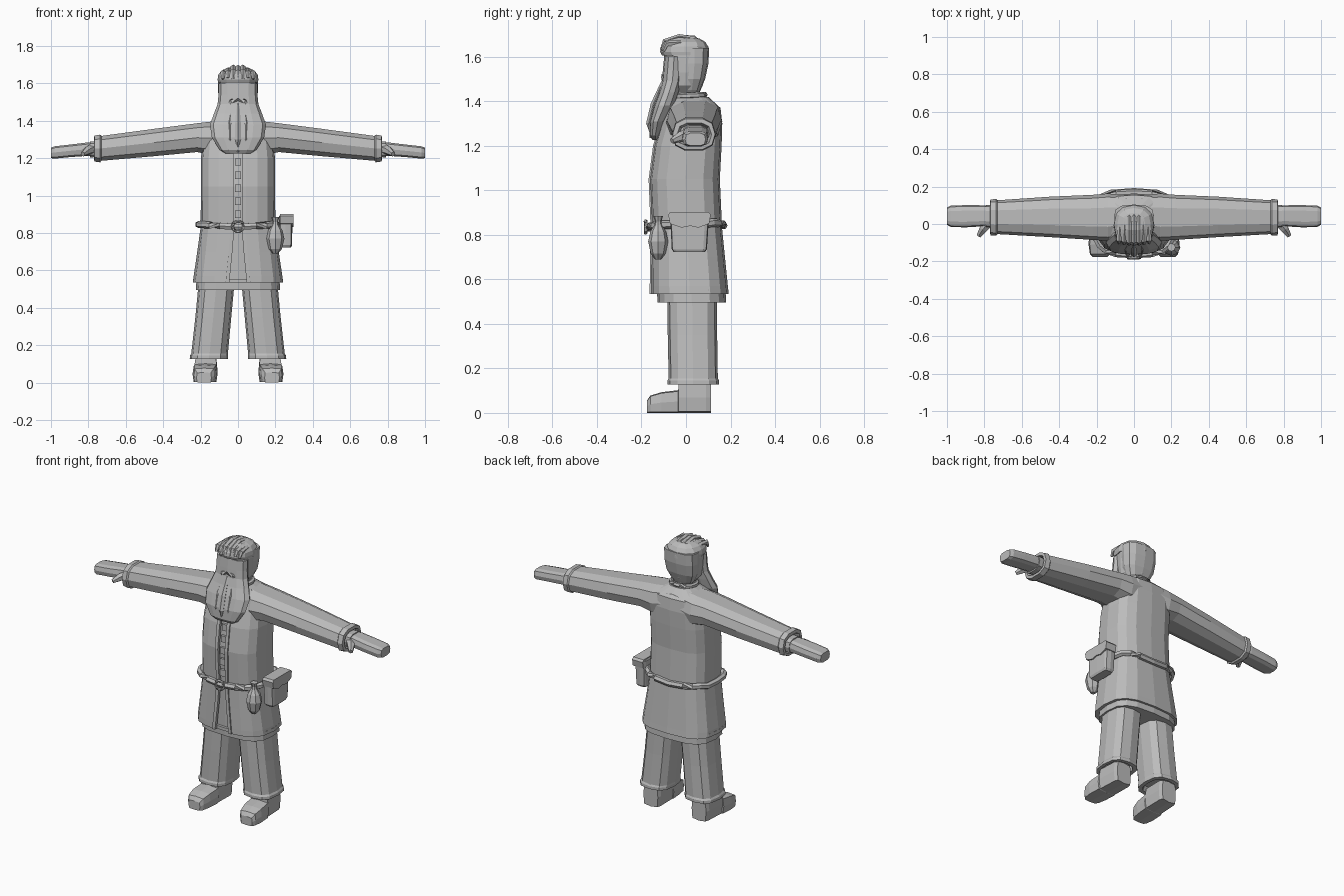
import bpy, bmesh, math
from mathutils import Vector

grey = bpy.data.materials.new("plain_grey")
grey.diffuse_color = (0.5, 0.5, 0.5, 1)


def loft(name, rings, mirror=False, loop=False):
    """Skin a list of equal-sized rings; loop joins the last ring to the first."""
    bm = bmesh.new()
    vs = [[bm.verts.new(p) for p in r] for r in rings]
    n, m = len(rings[0]), len(rings)
    for i in range(m if loop else m - 1):
        a, b = vs[i], vs[(i + 1) % m]
        for j in range(n):
            k = (j + 1) % n
            bm.faces.new((a[j], a[k], b[k], b[j]))
    if not loop:
        bm.faces.new(vs[0])
        bm.faces.new(vs[-1])
    bmesh.ops.recalc_face_normals(bm, faces=bm.faces[:])
    me = bpy.data.meshes.new(name)
    bm.to_mesh(me)
    bm.free()
    me.materials.append(grey)
    ob = bpy.data.objects.new(name, me)
    bpy.context.collection.objects.link(ob)
    if mirror:
        ob.modifiers.new("mirror", 'MIRROR')
    return ob


def oval(a0, a1, b0, b1, n=12, p=2.6, start=0):
    """Superellipse filling the rectangle a0..a1, b0..b1."""
    out = []
    for i in range(n):
        t = 2 * math.pi * (i + start) / n
        c, s = math.cos(t), math.sin(t)
        u = math.copysign(abs(c) ** (2 / p), c)
        v = math.copysign(abs(s) ** (2 / p), s)
        out.append(((a0 + a1) / 2 + u * (a1 - a0) / 2, (b0 + b1) / 2 + v * (b1 - b0) / 2))
    return out


def stack(name, rows, n=12, p=2.6, cx=0.0, mirror=False):
    """Rows of (z, half width, y front, y back)."""
    return loft(name, [[(x, y, z) for x, y in oval(cx - h, cx + h, y0, y1, n, p)]
                       for z, h, y0, y1 in rows], mirror)


def along_x(name, rows, n=12, p=2.6):
    """Mirrored limb, rows of (x, y0, y1, z0, z1)."""
    return loft(name, [[(x, y, z) for y, z in oval(y0, y1, z0, z1, n, p)]
                       for x, y0, y1, z0, z1 in rows], True)


def tube(name, pts, radii, n=6, mirror=False, flat=1.0, loop=False):
    """Tube through points; flat squashes the section sideways."""
    pts = [Vector(p) for p in pts]
    m, rings = len(pts), []
    for i, c in enumerate(pts):
        a = pts[(i - 1) % m] if loop else pts[max(i - 1, 0)]
        b = pts[(i + 1) % m] if loop else pts[min(i + 1, m - 1)]
        q = (b - a).to_track_quat('Z', 'X' if abs((b - a).normalized().x) < .9 else 'Y')
        r = radii[i] if isinstance(radii, (list, tuple)) else radii
        rings.append([c + q @ Vector((r * math.cos(2 * math.pi * k / n),
                                      r * flat * math.sin(2 * math.pi * k / n), 0))
                      for k in range(n)])
    return loft(name, rings, mirror, loop)


def block(name, x0, x1, y0, y1, z0, z1):
    return loft(name, [[(x0, y0, z), (x1, y0, z), (x1, y1, z), (x0, y1, z)] for z in (z0, z1)])


# Inner tunic, showing through the coat opening and below its hem
stack("tunic", [(.495, .226, -.128, .18), (.545, .222, -.13, .178), (.83, .185, -.135, .145),
                (1.05, .18, -.142, .135), (1.2, .18, -.122, .14), (1.37, .14, -.075, .13),
                (1.43, .06, -.03, .08)], 16, 3)

# Outer coat, open at the front: (z, half width, y front, y back, half gap)
COAT = [(.535, .24, -.157, .192, .05), (.57, .237, -.157, .188, .047), (.7, .218, -.155, .175, .034),
        (.83, .2, -.153, .162, .024), (1.05, .198, -.162, .152, .028), (1.2, .198, -.142, .16, .028),
        (1.3, .188, -.112, .163, .028), (1.37, .165, -.09, .155, .025), (1.42, .07, -.045, .1, .02)]


def coat_ring(z, h, y0, y1, g):
    outline = []
    for d in (0, .014):
        pts = oval(-h + d, h - d, y0 + d, y1 - d, 16, 3, 13)[:15]
        side = [(g, y0 + d)] + pts + [(-g, y0 + d)]
        outline += side if d == 0 else side[::-1]
    return [(x, y, z) for x, y in outline]


loft("coat", [coat_ring(*r) for r in COAT])

# Raised trim down both edges of the opening
loft("coat_trim", [[(g - .004, y0 - .006, z), (g + .016, y0 - .006, z),
                    (g + .016, y0 + .012, z), (g - .004, y0 + .012, z)]
                   for z, h, y0, y1, g in COAT[:7]], True)

# Hem band around the coat
stack("hem_band", [(.535, .242, -.157, .194), (.555, .24, -.157, .192)], 16, 3) \
    .scale = (.999, .93, 1)

# Front toggles
for i in range(5):
    z = .9 + i * .07
    y = -.146 + max(0, z - 1.05) * .13
    block("toggle", -.017, .017, y - .008, y + .03, z - .02, z + .02)

# Belt with round buckle
tube("belt", [(x, y, .832 + .014 * min(1, abs(x) / .2) + (.01 if y > .1 else 0))
              for x, y in oval(-.212, .212, -.164, .168, 20, 3)], .019, 6, loop=True)
tube("buckle", [(.03 * math.cos(t * math.pi / 5), -.181, .835 + .028 * math.sin(t * math.pi / 5))
                for t in range(10)], .009, 5, loop=True)

# Hanging flask
stack("flask", [(.69, .014, -.14, -.112), (.715, .035, -.158, -.092), (.77, .048, -.17, -.08),
                (.815, .038, -.16, -.09), (.845, .017, -.142, -.108), (.86, .014, -.139, -.111),
                (.885, .022, -.147, -.103)], 8, 2, .2)

# Side bag and its flap
stack("side_bag", [(.722, .028, -.055, .085), (.735, .034, -.064, .094), (.86, .036, -.07, .102),
                   (.89, .036, -.072, .104), (.9, .028, -.06, .094)], 12, 6, .255)
flap = [(-.08, .89), (-.07, .903), (.1, .903), (.111, .89), (.104, .85), (.055, .832),
        (.02, .84), (-.02, .832), (-.072, .85)]
loft("bag_flap", [[(x, y, z) for y, z in flap] for x in (.225, .298)])

# Sleeves with turned cuffs
along_x("sleeve", [(0, -.05, .15, 1.24, 1.42), (.14, -.09, .163, 1.215, 1.4),
                   (.22, -.085, .156, 1.23, 1.39), (.45, -.07, .146, 1.208, 1.36),
                   (.73, -.054, .127, 1.184, 1.322), (.737, -.063, .134, 1.175, 1.329),
                   (.768, -.06, .131, 1.18, 1.324), (.77, -.04, .115, 1.195, 1.305),
                   (.74, -.03, .105, 1.205, 1.295)], 10)

# Wrists, hands and thumbs
along_x("wrist_band", [(.75, -.018, .1, 1.205, 1.292), (.79, -.02, .102, 1.203, 1.292)], 10, 3)
along_x("hand", [(.74, -.005, .09, 1.212, 1.285), (.8, -.012, .1, 1.212, 1.286),
                 (.9, -.018, .101, 1.205, 1.274), (.98, -.016, .098, 1.197, 1.265),
                 (1, -.004, .088, 1.2, 1.257)], 10, 3.4)
tube("thumb", [(.775, .01, 1.25), (.805, -.025, 1.24), (.83, -.063, 1.222)],
     [.028, .024, .013], 6, True)

# Trouser legs, leaning outward
loft("trouser_leg", [[(x, y, z) for x, y in oval(c - h, c + h, y0, y1, 12, 2.8)]
                     for z, c, h, y0, y1 in
                     [(.56, .112, .096, -.085, .14), (.35, .132, .096, -.082, .14),
                      (.155, .152, .098, -.078, .143), (.145, .155, .102, -.084, .149),
                      (.128, .156, .102, -.084, .149), (.128, .158, .08, -.06, .125),
                      (.16, .158, .07, -.05, .12)]], True)

# Shoes, lofted from toe to heel
loft("shoe", [[(x, y, max(z, 0)) for x, z in oval(c - h, c + h, 0, t, 8, 7)]
              for y, c, h, t in
              [(-.176, .182, .04, .055), (-.16, .181, .055, .078), (-.11, .179, .064, .093),
               (-.035, .174, .065, .102), (-.033, .172, .06, .14), (.09, .168, .058, .14),
               (.112, .168, .05, .135)]], True)

# Neck, head and collar
stack("head", [(1.38, .055, -.03, .06), (1.44, .062, -.06, .06), (1.47, .09, -.088, .075),
               (1.53, .1, -.096, .09), (1.6, .103, -.099, .1), (1.65, .095, -.09, .09)], 12, 2.5)
tube("collar", [(x, y, 1.425 + .06 * (y - .02)) for x, y in oval(-.075, .075, -.045, .085, 14, 2.2)],
     .014, 6, loop=True)

# Hair: back shell, crown and front-to-back locks
stack("back_hair", [(1.42, .05, 0, .053), (1.45, .075, -.015, .066), (1.5, .1, -.02, .086),
                    (1.57, .108, -.025, .101), (1.64, .108, -.03, .104)], 12, 2.8)
stack("crown_hair", [(1.605, .107, -.108, .104), (1.622, .109, -.116, .104),
                     (1.645, .106, -.113, .1), (1.667, .09, -.094, .086),
                     (1.682, .06, -.06, .06), (1.688, .02, -.02, .02)], 12, 2.4)
for i in range(-3, 4):
    x = i * .027
    d, k = 4.5 * x * x, 1 - 25 * x * x
    w = .005 * (i % 2)
    tube("hair_lock", [(x, -.06 - .05 * k, 1.63 - w), (x, -.045 - .05 * k, 1.663 - d / 3 + w),
                       (x * .95, -.03, 1.686 - d + w), (x * .95, .035, 1.682 - d),
                       (x, .04 + .05 * k, 1.64 - d / 2)], [.008, .014, .014, .013, .006], 5)

# Long beard with strands
stack("beard", [(1.225, .066, -.15, -.118), (1.245, .098, -.163, -.114), (1.31, .14, -.163, -.09),
                (1.38, .15, -.145, -.05), (1.44, .128, -.122, -.03), (1.49, .109, -.108, -.015),
                (1.54, .104, -.104, -.01), (1.6, .104, -.098, -.01)], 12, 2.3)
for x in (0, .04, .075):
    b = 9 * x * x
    tube("beard_strand", [(x * .75, -.102 + b, 1.49), (x * 1.05, -.143 + b, 1.385),
                          (x * 1.1, -.163 + b, 1.3), (x, -.158 + b * .8, 1.235)],
         [.008, .016, .016, .006], 5, x > 0)
# Moustache
tube("moustache", [(0, -.1, 1.515), (.035, -.1, 1.505), (.07, -.083, 1.475)],
     [.012, .014, .005], 5, True)
